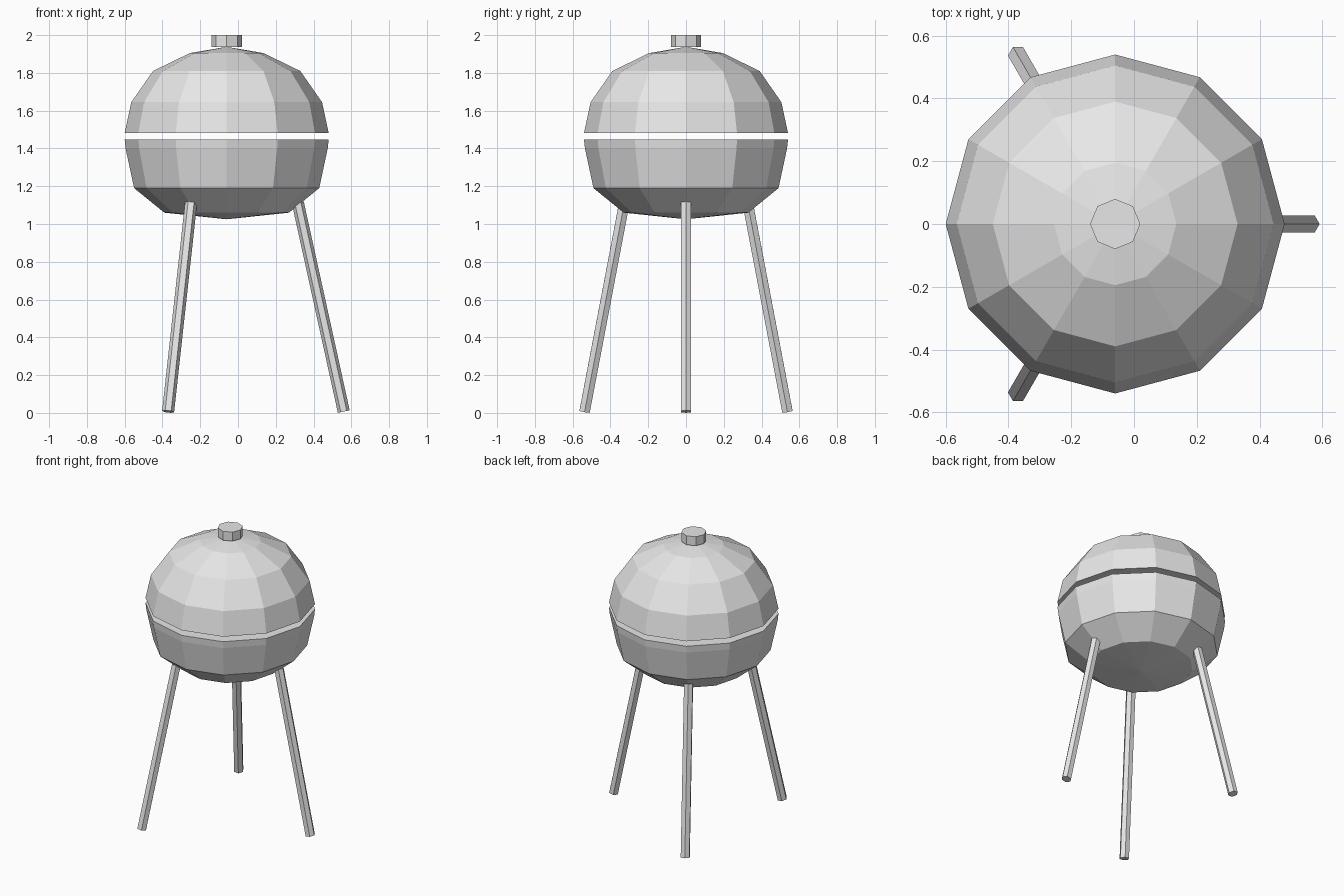
import bpy
import bmesh
from math import cos, sin, pi, radians
from mathutils import Vector, Matrix

cube = bpy.data.objects.get("Cube")
if cube:
    bpy.data.objects.remove(cube, do_unlink=True)

AXIS_X = -0.06  # centre line of the bowl, lid and leg ring

metal = bpy.data.materials.new("light grey metal")
metal.use_nodes = True
grey = (0.8, 0.8, 0.8, 1)
metal.diffuse_color = grey
metal.node_tree.nodes["Principled BSDF"].inputs["Base Color"].default_value = grey


def add_object(name, bm):
    bmesh.ops.recalc_face_normals(bm, faces=bm.faces)
    mesh = bpy.data.meshes.new(name)
    bm.to_mesh(mesh)
    bm.free()
    mesh.materials.append(metal)
    obj = bpy.data.objects.new(name, mesh)
    bpy.context.collection.objects.link(obj)
    return obj


def lathe(name, profile, sides):
    """Flat-faced turned solid; profile is (radius, z), radius 0 makes a pole."""
    bm = bmesh.new()
    rings = []
    for r, z in profile:
        count = sides if r else 1
        rings.append([bm.verts.new((AXIS_X + r * cos(2 * pi * i / sides),
                                    r * sin(2 * pi * i / sides), z))
                      for i in range(count)])
    for low, high in zip(rings, rings[1:]):
        for i in range(sides):
            j = (i + 1) % sides
            corners = [low[i % len(low)], low[j % len(low)],
                       high[j % len(high)], high[i % len(high)]]
            bm.faces.new(list(dict.fromkeys(corners)))
    for ring in (rings[0], rings[-1]):
        if len(ring) > 1:
            bm.faces.new(ring)
    return add_object(name, bm)


# Bowl, floating lid and knob
lathe("bowl", [(0, 1.025), (0.33, 1.06), (0.49, 1.19), (0.535, 1.4), (0.54, 1.447)], 12)
lathe("lid", [(0.54, 1.482), (0.505, 1.645), (0.39, 1.81), (0.195, 1.905), (0, 1.938)], 12)
lathe("knob", [(0.08, 1.937), (0.08, 2.0)], 8)

# Three splayed hexagonal legs
foot, top = Vector((0.62, 0, 0.007)), Vector((0.377, 0, 1.112))
span = top - foot
tilt = Matrix.Rotation(span.angle(Vector((0, 0, 1))), 4, (0, -1, 0))
for name, angle in (("left_leg", 0), ("back_leg", 120), ("front_leg", 240)):
    bm = bmesh.new()
    bmesh.ops.create_cone(bm, cap_ends=True, segments=6, radius1=0.032,
                          radius2=0.032, depth=span.length)
    # put a corner of the section towards the outside
    if max(v.co.x for v in bm.verts) < 0.031:
        bm.transform(Matrix.Rotation(radians(30), 4, "Z"))
    bm.transform(Matrix.Translation((AXIS_X, 0, 0))
                 @ Matrix.Rotation(radians(angle), 4, "Z")
                 @ Matrix.Translation((foot + top) / 2) @ tilt)
    add_object(name, bm)
